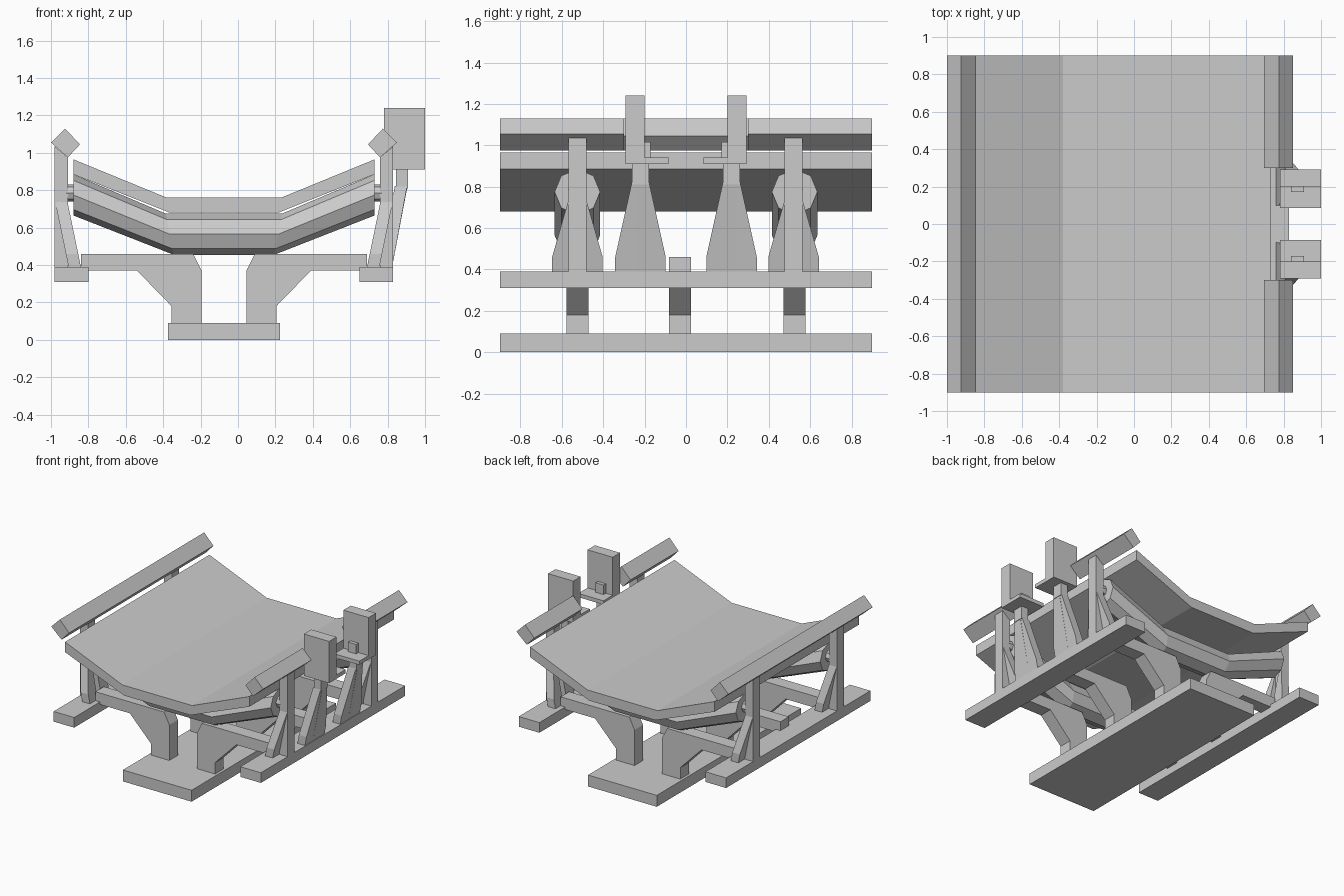
import bpy, bmesh, math

if "Cube" in bpy.data.objects:
    bpy.data.objects.remove(bpy.data.objects["Cube"])

CX = -0.075  # centre line of the trough (the control stands widen one side)


def loft(name, rings):
    """Solid through matching rings of points, capped at both ends."""
    bm = bmesh.new()
    vs = [[bm.verts.new(p) for p in r] for r in rings]
    n = len(rings[0])
    for a, b in zip(vs, vs[1:]):
        for i in range(n):
            j = (i + 1) % n
            bm.faces.new((a[i], a[j], b[j], b[i]))
    bm.faces.new(vs[0])
    bm.faces.new(vs[-1])
    bmesh.ops.recalc_face_normals(bm, faces=bm.faces)
    me = bpy.data.meshes.new(name)
    bm.to_mesh(me)
    bm.free()
    ob = bpy.data.objects.new(name, me)
    bpy.context.collection.objects.link(ob)
    return ob


def prism(name, pts, y0, y1, flip=False):
    """Extrude an x-z profile along y; flip reflects it to the left side."""
    if flip:
        pts = [(2 * CX - x, z) for x, z in pts]
    return loft(name, [[(x, y, z) for x, z in pts] for y in (y0, y1)])


def box(name, x0, x1, y0, y1, z0, z1, flip=False):
    return prism(name, [(x0, z0), (x1, z0), (x1, z1), (x0, z1)], y0, y1, flip)


def trough(name, section, ends):
    """Sweep a y-z section along the three-part trough line."""
    def ring(x, z, k):
        return [(x + k * dz, y, z + dz) for y, dz in section]
    (xe, ze), (xm, zm) = ends
    return loft(name, [ring(2 * CX - xe, ze, 0), ring(2 * CX - xm, zm, -0.19),
                       ring(xm, zm, 0.19), ring(xe, ze, 0)])


def splayed_struts(name, yc, xb, xt, zt, flip=False):
    """Pair of braces spreading along y, leaning from xb (foot) to xt (top)."""
    f = (lambda x: 2 * CX - x) if flip else (lambda x: x)
    zb, zk, w = 0.39, 0.46, 0.066
    xk = xb + (xt - xb) * (zk - zb) / (zt - zb)
    for s in (-1, 1):
        prof = [(0.025, zb, xb), (0.122, zb, xb), (0.122, zk, xk),
                (0.042, zt, xt), (0.018, zt, xt)]
        loft(name, [[(f(x + d), yc + s * dy, z) for dy, z, x in prof]
                    for d in (0, w)])


# base plate
box("base_plate", -0.375, 0.225, -0.9, 0.9, 0, 0.09)

# belt and the two eight-sided rollers under it
trough("belt", [(-0.9, 0), (0.9, 0), (0.9, -0.08), (-0.9, -0.08)],
       [(0.73, 0.965), (0.23, 0.76)])
for y in (-0.525, 0.525):
    sec = [(y + 0.11 * math.cos(i * math.pi / 4), 0.11 * math.sin(i * math.pi / 4))
           for i in range(8)]
    trough("roller", sec, [(0.73, 0.775), (0.215, 0.565)])

leg = [(0.045, 0.09), (0.205, 0.09), (0.205, 0.18), (0.39, 0.37),
       (0.69, 0.37), (0.69, 0.46), (0.09, 0.46), (0.045, 0.37)]
rail = [(0.85, 1.055), (0.775, 1.13), (0.695, 1.045), (0.76, 0.975)]
post = [(0.76, 0.39), (0.83, 0.39), (0.83, 1.035), (0.76, 0.975)]

for flip in (False, True):
    # long side beam and bent legs
    box("side_beam", 0.65, 0.83, -0.9, 0.9, 0.31, 0.39, flip)
    for y in (-0.525, -0.03, 0.525):
        prism("bent_leg", leg, y - 0.053, y + 0.053, flip)
    # posts with braces and roller pins
    for y in (-0.525, 0.52):
        prism("rail_post", post, y - 0.043, y + 0.043, flip)
        splayed_struts("post_brace", y, 0.69, 0.762, 0.74, flip)
        pin = [(y + 0.045 * math.cos(i * math.pi / 4),
                0.785 + 0.045 * math.sin(i * math.pi / 4)) for i in range(8)]
        loft("roller_pin", [[(2 * CX - x if flip else x, a, b) for a, b in pin]
                            for x in (0.72, 0.77)])
    # hand rails, broken on the right for the control stands
    spans = [(-0.9, 0.9)] if flip else [(-0.9, -0.3), (0.3, 0.9)]
    for a, b in spans:
        prism("hand_rail", rail, a, b, flip)

# two control stands on the right
for s in (-1, 1):
    yc = s * 0.22
    prism("stand_post", [(0.758, 0.39), (0.824, 0.39), (0.908, 0.83), (0.908, 0.92),
                         (0.845, 0.92), (0.845, 0.83)], yc - 0.025, yc + 0.025)
    splayed_struts("stand_brace", yc, 0.758, 0.838, 0.82)
    box("stand_neck", 0.845, 0.908, yc - 0.042, yc + 0.042, 0.81, 0.92)
    box("stand_panel", 0.78, 1.0, s * 0.2, s * 0.292, 0.91, 1.24)
    box("stand_shelf", 0.78, 1.0, s * 0.085, s * 0.2, 0.91, 0.94)
    box("stand_knob", 0.84, 0.91, s * 0.172, s * 0.2, 0.94, 1.015)
